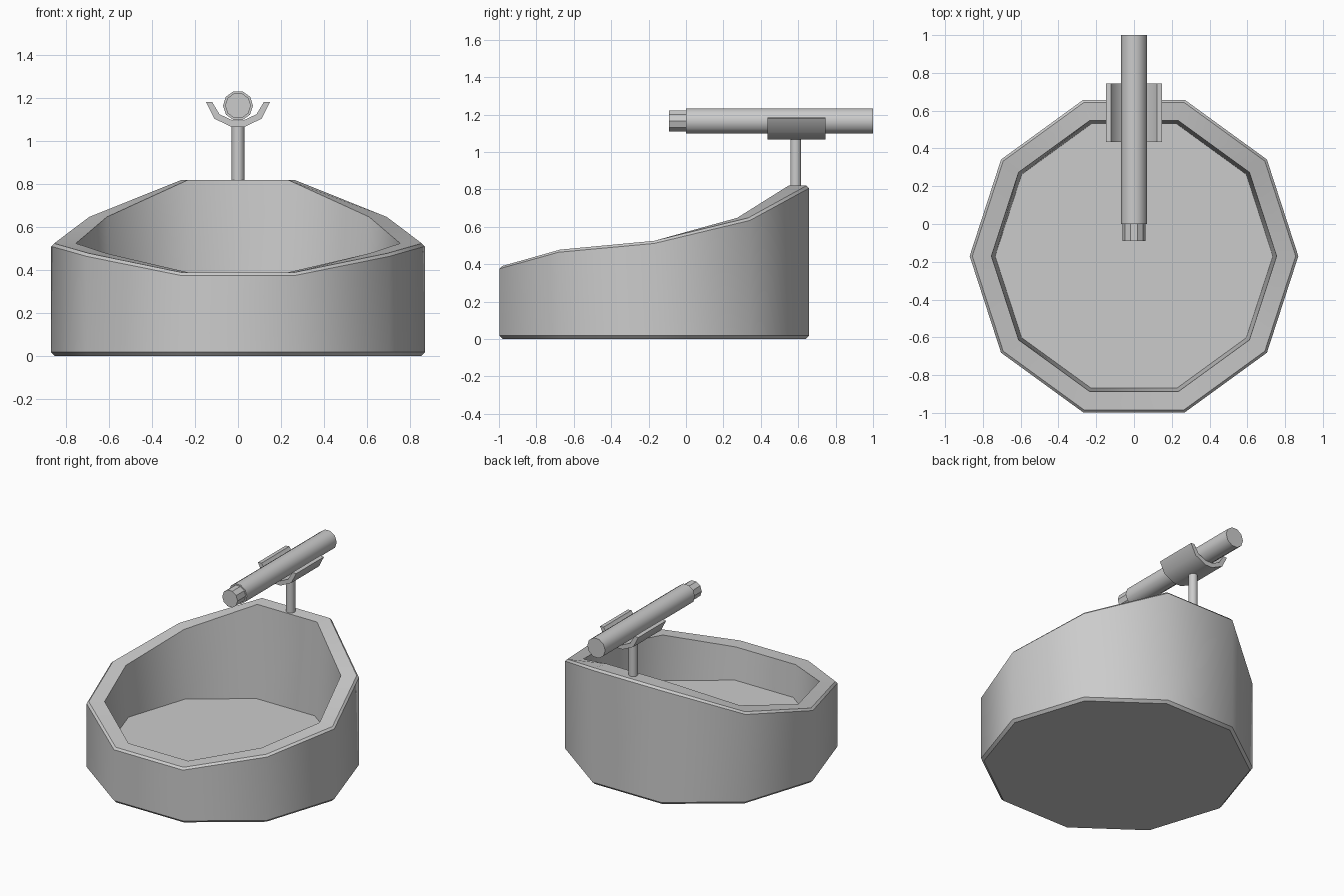
import bpy, math
from mathutils import Vector

if "Cube" in bpy.data.objects:
    bpy.data.objects.remove(bpy.data.objects["Cube"])

N = 10


def make(name, verts, faces, smooth=True):
    me = bpy.data.meshes.new(name)
    me.from_pydata([tuple(v) for v in verts], [], faces)
    ob = bpy.data.objects.new(name, me)
    bpy.context.collection.objects.link(ob)
    if smooth:
        bpy.ops.object.select_all(action='DESELECT')
        ob.select_set(True)
        bpy.context.view_layer.objects.active = ob
        bpy.ops.object.shade_smooth_by_angle(angle=math.radians(40))
    return ob


def decagon(r):
    return [(r * math.cos(2 * math.pi * i / N), r * math.sin(2 * math.pi * i / N)) for i in range(N)]


def loft(rings):
    """Bridge equal rings in order and cap both ends."""
    n = len(rings[0])
    faces = [tuple(range(n))[::-1]]
    for k in range(len(rings) - 1):
        for i in range(n):
            j = (i + 1) % n
            faces.append((k * n + i, k * n + j, (k + 1) * n + j, (k + 1) * n + i))
    faces.append(tuple(range((len(rings) - 1) * n, len(rings) * n)))
    return [v for r in rings for v in r], faces


# Basin: decagonal tub with a rim that rises toward the back
CY = -0.17
rim = [0.525, 0.648, 0.82, 0.82, 0.648, 0.525, 0.478, 0.39, 0.39, 0.478]


def ring(r, z=None, dz=0.0):
    return [(x, y + CY, rim[i] + dz if z is None else z) for i, (x, y) in enumerate(decagon(r))]


make("basin", *loft([
    ring(0.852, 0.0), ring(0.87, 0.018),      # chamfered foot
    ring(0.87, dz=-0.014), ring(0.856),       # outer wall, rim chamfer
    ring(0.755), ring(0.735, 0.165),          # inner wall, floor
]))

# Post standing on the back rim
make("post", *loft([[(x, y + 0.587, z) for x, y in decagon(0.03)] for z in (0.79, 1.075)]))

# Tube and its narrower nozzle, lying along y
TZ = 1.166


def tube(name, r, y0, y1, smooth):
    make(name, *loft([[(x, y, z + TZ) for x, z in decagon(r)] for y in (y1, y0)]), smooth)


tube("tube", 0.07, 0.0, 1.0, True)
tube("nozzle", 0.06, -0.09, 0.01, False)

# Cradle: bent trough, half profiles mirrored and extruded along y
outer = [(0.028, 1.066), (0.111, 1.106), (0.149, 1.182)]
inner = [(0.026, 1.098), (0.086, 1.126), (0.121, 1.184)]


def full(half):
    return [(-x, z) for x, z in reversed(half)] + half


o, i_ = full(outer), full(inner)
verts = [(x, y, z) for y in (0.435, 0.745) for x, z in o + i_]
m = len(o)
faces = []
for k in range(m - 1):
    a, b, c, d = k, k + 1, m + k + 1, m + k
    t = 2 * m
    faces += [(a, b, c, d), (d + t, c + t, b + t, a + t),
              (a, a + t, b + t, b), (d, c, c + t, d + t)]
faces += [(0, m, 3 * m, 2 * m), (m - 1, 3 * m - 1, 4 * m - 1, 2 * m - 1)]
make("cradle", verts, faces)
